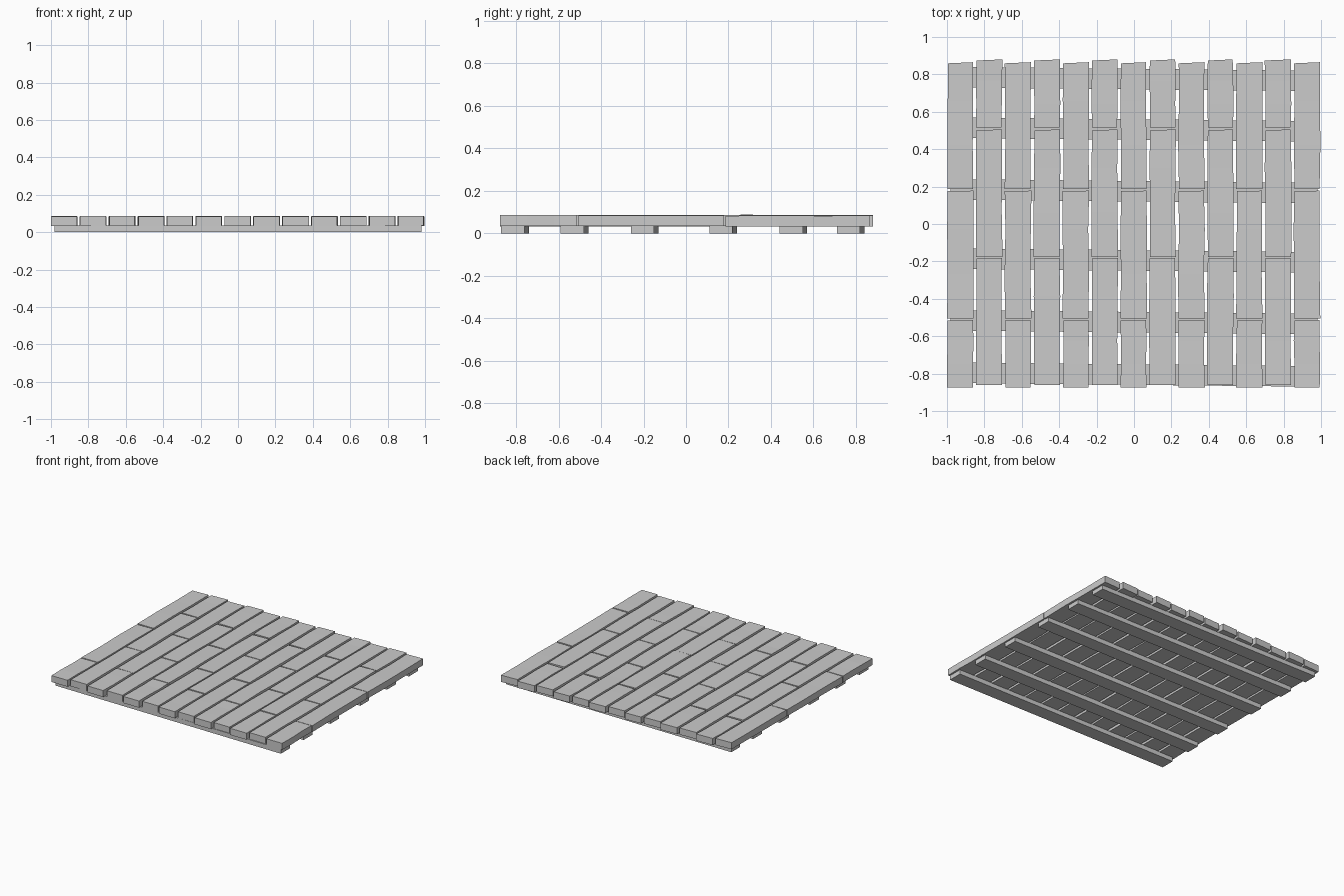
import bpy, bmesh, random
from mathutils import Vector

if "Cube" in bpy.data.objects:
    bpy.data.objects.remove(bpy.data.objects["Cube"])

random.seed(4)


def loft(name, rings):
    """Closed solid through a list of four-cornered rings."""
    bm = bmesh.new()
    vs = [[bm.verts.new(p) for p in r] for r in rings]
    for a, b in zip(vs, vs[1:]):
        for i in range(4):
            j = (i + 1) % 4
            bm.faces.new((a[i], a[j], b[j], b[i]))
    bm.faces.new(vs[0])
    bm.faces.new(vs[-1])
    bmesh.ops.recalc_face_normals(bm, faces=bm.faces)
    me = bpy.data.meshes.new(name)
    bm.to_mesh(me)
    bm.free()
    ob = bpy.data.objects.new(name, me)
    bpy.context.collection.objects.link(ob)
    return ob


def jit(a):
    return random.uniform(-a, a)


def plank(name, x, y0, y1, skew):
    """Slightly warped board along y, its far end cut a little askew."""
    lift = jit(0.002)
    rings = []
    for k, t in enumerate((0, 0.35, 0.7, 1)):
        y = y0 + (y1 - y0) * t
        l = max(x - 0.069 + jit(0.003), -1)
        r = min(x + 0.069 + jit(0.003), 1)
        s = skew if k == 3 else 0
        b, u = 0.034 + lift, 0.085 + lift + jit(0.001)
        rings.append([Vector((l, y - s, b)), Vector((r, y + s, b)),
                      Vector((r, y + s, u)), Vector((l, y - s, u))])
    return loft(name, rings)


# Top planks: two alternating joint patterns
patterns = [
    [(-0.875, -0.514), (-0.506, 0.177), (0.186, 0.862)],
    [(-0.86, -0.184), (-0.176, 0.503), (0.515, 0.877)],
]
for c in range(13):
    x = -0.929 + c * 0.1545
    for n, (y0, y1) in enumerate(patterns[c % 2]):
        skew = 0.003 if y1 > 0.4 else 0.001
        plank(f"plank_{c + 1}_{n + 1}", x, y0, y1, skew)

# Cross beams beneath, running slightly askew along x
for n, y in enumerate((-0.805, -0.525, -0.195, 0.175, 0.505, 0.775)):
    rings = []
    for x in (-0.98, 0.98):
        yc = y - 0.01 * x / 0.98
        rings.append([Vector((x, yc - 0.055, 0)), Vector((x, yc + 0.055, 0)),
                      Vector((x, yc + 0.055, 0.036)), Vector((x, yc - 0.055, 0.036))])
    loft(f"cross_beam_{n + 1}", rings)
